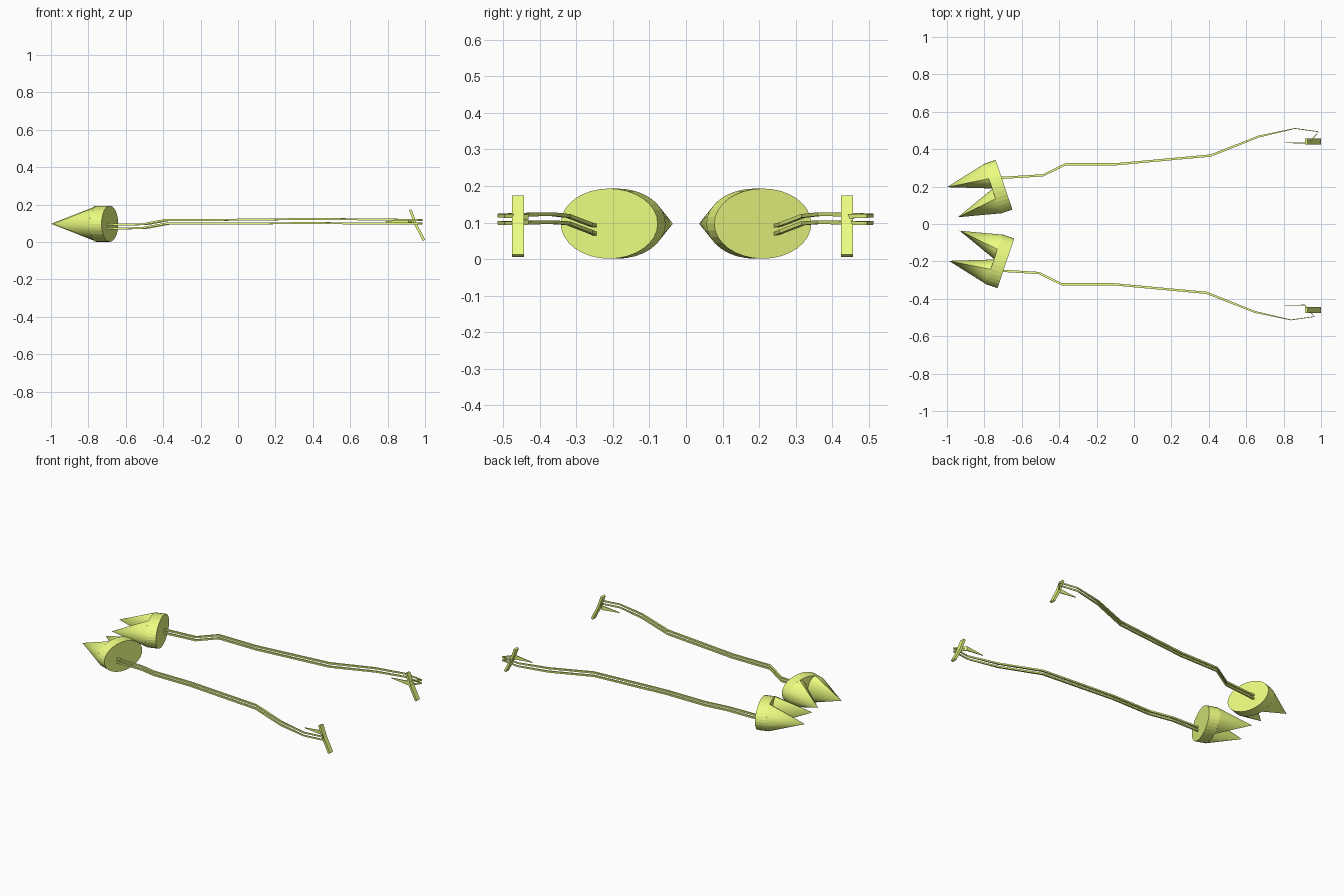
import bpy, bmesh
from math import sqrt
from mathutils import Vector

if "Cube" in bpy.data.objects:
    bpy.data.objects.remove(bpy.data.objects["Cube"])

mat = bpy.data.materials.new("lime")
mat.diffuse_color = (0.84, 0.98, 0.22, 1)
mat.use_nodes = True
mat.node_tree.nodes["Principled BSDF"].inputs["Base Color"].default_value = mat.diffuse_color
DISC_W, DISC_Z = 0.14, 0.096   # half axes of the oval disc
SHIFT_Y = -0.006               # whole-model centring


def finish(name, bm):
    bmesh.ops.translate(bm, vec=(0, SHIFT_Y, 0), verts=bm.verts)
    bmesh.ops.recalc_face_normals(bm, faces=bm.faces)
    me = bpy.data.meshes.new(name)
    bm.to_mesh(me)
    bm.free()
    ob = bpy.data.objects.new(name, me)
    me.materials.append(mat)
    bpy.context.collection.objects.link(ob)
    return ob


def disc(name, base, axis, length):
    """Oval disc standing upright, its axis horizontal."""
    bm = bmesh.new()
    bmesh.ops.create_cone(bm, cap_ends=True, segments=32, radius1=1, radius2=1, depth=1)
    side = Vector((0, 0, 1)).cross(axis)
    for v in bm.verts:
        c = v.co
        v.co = (base + axis * (c.z + 0.5) * length + side * c.x * DISC_W
                + Vector((0, 0, c.y * DISC_Z)))
    finish(name, bm)


def spike(name, centre, axis, offset, apex):
    """Cone to apex, its base on one half of the disc, kept inside the oval."""
    bm = bmesh.new()
    side = Vector((0, 0, 1)).cross(axis)
    tip = bm.verts.new(apex)
    circ = bmesh.ops.create_circle(bm, cap_ends=True, segments=32, radius=1)["verts"]
    for v in circ:
        u = offset + 0.069 * v.co.x
        lim = DISC_Z * sqrt(max(0, 1 - (u / DISC_W) ** 2))
        z = max(-lim, min(lim, 0.09 * v.co.y))
        v.co = centre + side * u + Vector((0, 0, z))
    for e in [e for e in bm.edges if e.is_boundary]:
        bm.faces.new((e.verts[0], e.verts[1], tip))
    ob = finish(name, bm)
    ob.data.shade_smooth()
    ob.data.set_sharp_from_angle(angle=0.6)


def ribbon(name, pts):
    """Sweep a rectangle along points (x, y, z, half width, half height)."""
    bm = bmesh.new()
    rings = []
    for i, (x, y, z, w, h) in enumerate(pts):
        p, q = pts[max(i - 1, 0)], pts[min(i + 1, len(pts) - 1)]
        d = Vector((q[0] - p[0], q[1] - p[1], 0)).normalized()
        n = Vector((-d.y, d.x, 0))
        rings.append([bm.verts.new(Vector((x, y, z)) + n * w * s + Vector((0, 0, h * t)))
                      for s, t in ((1, 1), (-1, 1), (-1, -1), (1, -1))])
    for a, b in zip(rings, rings[1:]):
        for k in range(4):
            m = (k + 1) % 4
            bm.faces.new((a[k], a[m], b[m], b[k]))
    bm.faces.new(rings[0])
    bm.faces.new(rings[-1])
    finish(name, bm)


# path of one rod pair: x, |y|, centre z, half width, half height, half gap
PATH = [(-0.72, 0.252, 0.080, 0.006, 0.005, 0.011),
        (-0.487, 0.266, 0.085, 0.006, 0.005, 0.010),
        (-0.364, 0.326, 0.108, 0.006, 0.005, 0.010),
        (-0.09, 0.326, 0.108, 0.006, 0.005, 0.010),
        (0.41, 0.372, 0.112, 0.006, 0.005, 0.011),
        (0.668, 0.474, 0.110, 0.005, 0.005, 0.011),
        (0.861, 0.517, 0.109, 0.002, 0.005, 0.010),
        (0.987, 0.499, 0.108, 0.002, 0.005, 0.010),
        (0.965, 0.474, 0.108, 0.003, 0.005, 0.010),
        (0.935, 0.438, 0.108, 0.003, 0.007, 0.007),
        (0.81, 0.440, 0.108, 0.001, 0.001, 0.001)]

for label, s, dx, dy, cx, cy in (("left", 1, 0, 0, 0, 0),
                                 ("right", -1, -0.022, -0.010, 0.010, -0.012)):
    # oval disc with two pointed cones behind it
    axis = Vector((-0.947, -0.32 * s, 0)).normalized()
    front = Vector((-0.695 + cx, s * (0.216 + cy), 0.097))
    disc(label + "_disc", front, axis, 0.067)
    back = front + axis * 0.066
    for n, off, x, y in (("outer", -0.07, -1.0, 0.203), ("inner", 0.07, -0.942, 0.042)):
        spike(f"{label}_{n}_spike", back, axis, off * s,
              Vector((x + cx, s * (y + cy), 0.097)))
    # twin bent rods, ending in a hooked point
    for n, t in (("upper", 1), ("lower", -1)):
        ribbon(f"{label}_{n}_rod",
               [(x + dx, s * (y + dy), z + t * g, w, h) for x, y, z, w, h, g in PATH])
    # leaning cross plate with a slight bow
    bm = bmesh.new()
    y0, y1 = (0.430, 0.463) if s > 0 else (-0.470, -0.437)
    prof = [(0.915, 0.170), (0.928, 0.174), (0.957, 0.097), (1.0, 0.012),
            (0.987, 0.006), (0.943, 0.093)]
    f = bm.faces.new([bm.verts.new((x, y0, z)) for x, z in prof])
    ext = bmesh.ops.extrude_face_region(bm, geom=[f])
    bmesh.ops.translate(bm, vec=(0, y1 - y0, 0),
                        verts=[e for e in ext["geom"] if isinstance(e, bmesh.types.BMVert)])
    finish(label + "_cross_plate", bm)
